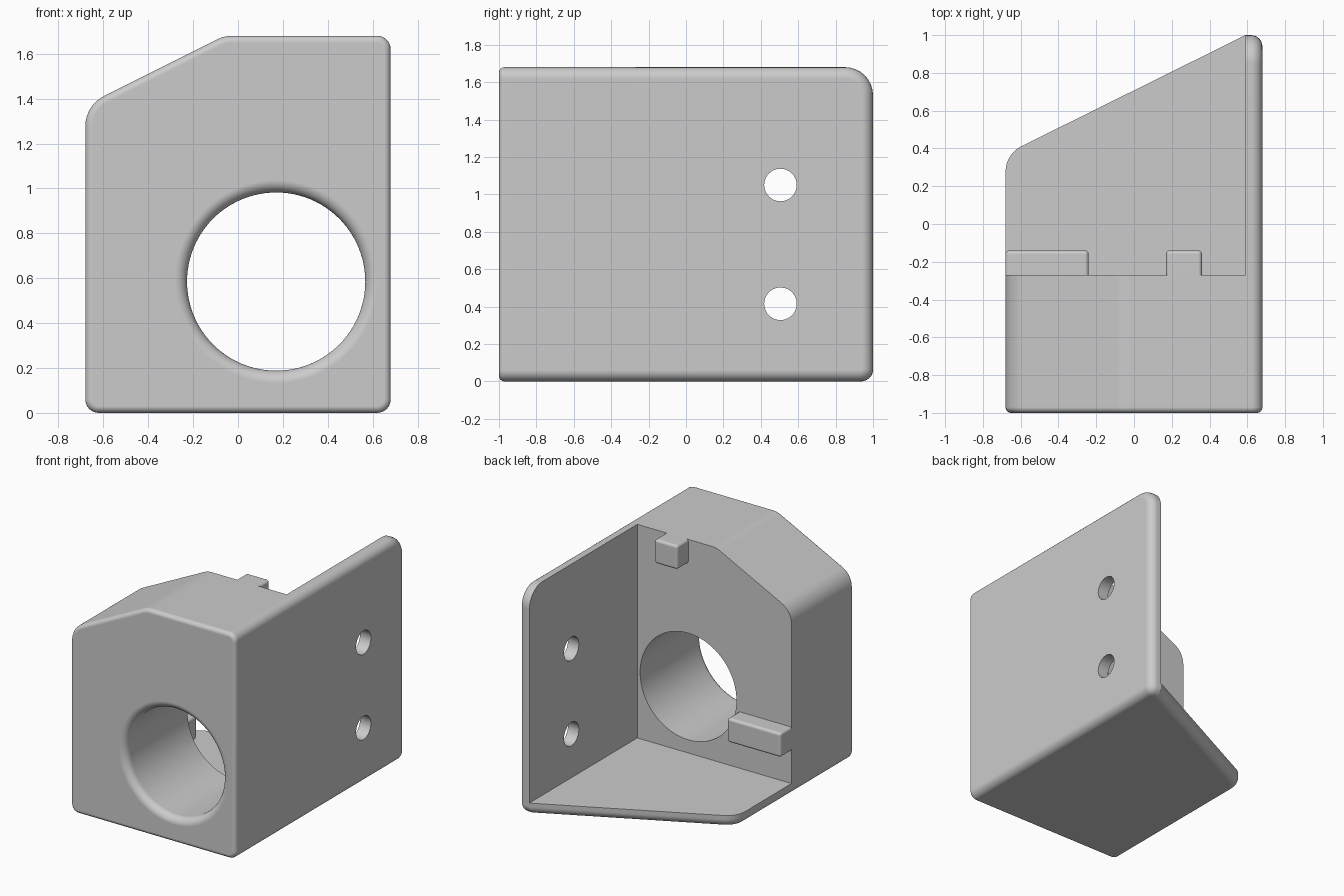
import bpy, bmesh, math
from mathutils import Vector

cube = bpy.data.objects.get("Cube")
if cube:
    bpy.data.objects.remove(cube, do_unlink=True)

# Main dimensions
SIDE, FRONT, BACK, TOP = 0.68, -1.0, 1.0, 1.68
STEP = -0.27        # rear face of the block
INNER = 0.59        # inner face of the side wall
FLOOR = 0.09        # thickness of the floor
R_BIG, R_MID, R_FRONT, R_TAB = 0.15, 0.06, 0.03, 0.02

grey = bpy.data.materials.new("plain grey")
grey.use_nodes = True
GREY = (0.6, 0.6, 0.6, 1)
grey.diffuse_color = GREY
grey.node_tree.nodes["Principled BSDF"].inputs["Base Color"].default_value = GREY


def rounded(corners, steps=8):
    """Outline from (a, b, radius) corners, each rounded by an arc."""
    out = []
    for i, (a, b, r) in enumerate(corners):
        p = Vector((a, b))
        if r == 0:
            out.append(p)
            continue
        u = (Vector(corners[i - 1][:2]) - p).normalized()
        v = (Vector(corners[(i + 1) % len(corners)][:2]) - p).normalized()
        half = u.angle(v) / 2
        centre = p + (u + v).normalized() * (r / math.sin(half))
        start = p + u * (r / math.tan(half)) - centre
        end = p + v * (r / math.tan(half)) - centre
        sweep = start.angle_signed(end)
        for k in range(steps + 1):
            t = -sweep * k / steps
            c, s = math.cos(t), math.sin(t)
            out.append(centre + Vector((c * start.x - s * start.y,
                                        s * start.x + c * start.y)))
    return out


def place(axis, p, d):
    return {"x": (d, p[0], p[1]), "y": (p[0], d, p[1]), "z": (p[0], p[1], d)}[axis]


def make_object(name, bm):
    bmesh.ops.recalc_face_normals(bm, faces=bm.faces)
    mesh = bpy.data.meshes.new(name)
    bm.to_mesh(mesh)
    bm.free()
    mesh.materials.append(grey)
    ob = bpy.data.objects.new(name, mesh)
    bpy.context.collection.objects.link(ob)
    return ob


def prism(name, axis, corners, lo, hi, bevel=0, rule=None):
    """Extrude an outline and round the edges whose two ends pass the rule."""
    bm = bmesh.new()
    pts = rounded(corners)
    a = [bm.verts.new(place(axis, p, lo)) for p in pts]
    b = [bm.verts.new(place(axis, p, hi)) for p in pts]
    bm.faces.new(a)
    bm.faces.new(b[::-1])
    for i in range(len(pts)):
        bm.faces.new((a[i - 1], a[i], b[i], b[i - 1]))
    bmesh.ops.recalc_face_normals(bm, faces=bm.faces)
    if bevel:
        edges = [e for e in bm.edges if rule(e.verts[0].co, e.verts[1].co)]
        bmesh.ops.bevel(bm, geom=edges, offset=bevel, offset_type="OFFSET",
                        segments=6, profile=0.5, affect="EDGES")
    return make_object(name, bm)


def lathe(name, profile, centre, steps=96):
    """Solid turned around a line along y, from (radius, y) points."""
    bm = bmesh.new()
    rings = []
    for r, y in profile:
        rings.append([bm.verts.new((centre[0] + r * math.cos(math.tau * k / steps), y,
                                    centre[1] + r * math.sin(math.tau * k / steps)))
                      for k in range(steps)])
    for p, q in zip(rings, rings[1:]):
        for k in range(steps):
            bm.faces.new((p[k - 1], p[k], q[k], q[k - 1]))
    bm.faces.new(rings[0])
    bm.faces.new(rings[-1][::-1])
    return make_object(name, bm)


def activate(ob):
    bpy.ops.object.select_all(action="DESELECT")
    ob.select_set(True)
    bpy.context.view_layer.objects.active = ob


def cut(ob, cutter):
    mod = ob.modifiers.new("cut", "BOOLEAN")
    mod.operation, mod.solver, mod.object = "DIFFERENCE", "EXACT", cutter
    activate(ob)
    bpy.ops.object.modifier_apply(modifier=mod.name)
    bpy.data.objects.remove(cutter, do_unlink=True)


def near(value, *others):
    return all(abs(value - o) < 1e-4 for o in others)


# Block with a sloped shoulder and a rounded front rim
block = prism("block", "y",
              [(-SIDE, 0, R_MID), (SIDE, 0, R_MID), (SIDE, TOP, R_MID),
               (-0.06, TOP, R_BIG), (-SIDE, 1.37, R_BIG)],
              FRONT, STEP, R_FRONT, lambda p, q: near(FRONT, p.y, q.y))

# Round bore with a flared mouth
BORE, FLARE = 0.397, 0.055
mouth = [(BORE + FLARE * (1 - math.cos(t)), FRONT + FLARE * (1 - math.sin(t)))
         for t in (math.pi / 2 * k / 8 for k in range(9))]
cut(block, lathe("bore_cutter",
                 [(BORE, STEP + 0.1)] + mouth + [(BORE + FLARE, FRONT - 0.1)],
                 (0.17, 0.585)))

# Side wall, rounded on its outer top, rear and bottom edges
wall = prism("side_wall", "x",
             [(STEP, 0, 0), (BACK, 0, 0.065), (BACK, TOP, R_BIG), (STEP, TOP, 0)],
             INNER, SIDE, R_MID,
             lambda p, q: near(SIDE, p.x, q.x) and not near(STEP, p.y, q.y))

# Two screw holes through the wall
for z in (0.415, 1.05):
    r, y = 0.087, 0.505
    ring = [(y + r * math.cos(math.tau * k / 40), z + r * math.sin(math.tau * k / 40), 0)
            for k in range(40)]
    cut(wall, prism("screw_cutter", "x", ring, INNER - 0.1, SIDE + 0.1))

# Floor with a slanted rear edge, rounded underneath
floor = prism("floor", "z",
              [(-SIDE, STEP, 0), (INNER, STEP, 0), (INNER, BACK, 0), (-SIDE, 0.37, R_BIG)],
              0, FLOOR, R_MID,
              lambda p, q: near(0, p.z, q.z) and not near(STEP, p.y, q.y)
              and not near(INNER, p.x, q.x))


# Locating tabs on the rear face of the block
def tab(name, x0, x1, z0, z1):
    return prism(name, "y", [(x0, z0, 0), (x1, z0, 0), (x1, z1, 0), (x0, z1, 0)],
                 STEP, STEP + 0.13, R_TAB, lambda p, q: not near(STEP, p.y, q.y))


tabs = [tab("top_tab", 0.17, 0.36, TOP - 0.18, TOP),
        tab("side_tab", -SIDE, -0.24, 0.33, 0.51)]

# Smooth fillets with flat faces kept flat
for ob in [block, wall, floor] + tabs:
    activate(ob)
    bpy.ops.object.shade_smooth_by_angle(angle=math.radians(30))
    mod = ob.modifiers.new("flat faces", "WEIGHTED_NORMAL")
    mod.keep_sharp = True
